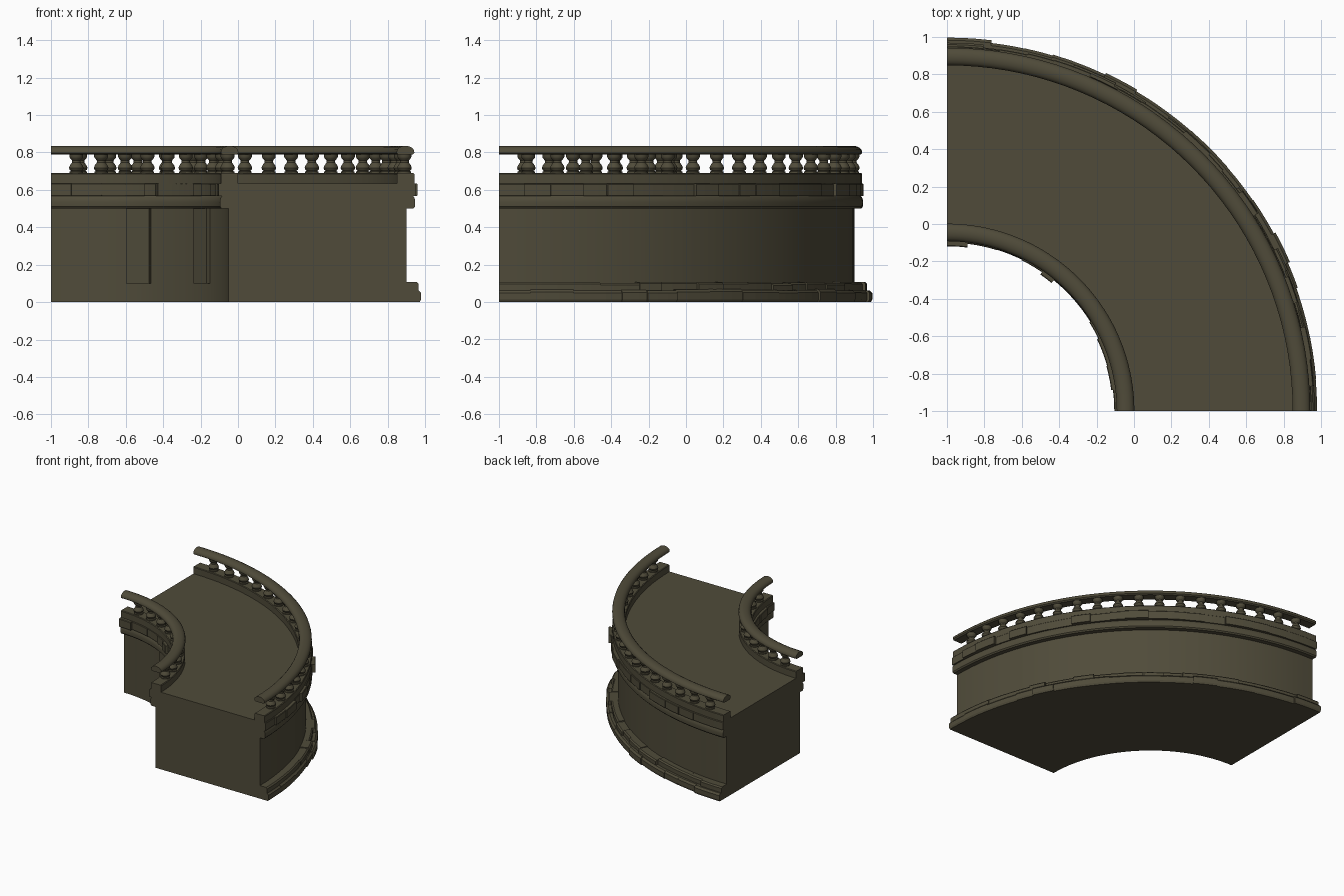
import bpy, bmesh, math, random
from mathutils import Vector, Matrix

if "Cube" in bpy.data.objects:
    bpy.data.objects.remove(bpy.data.objects["Cube"])

random.seed(4)
C = Vector((-1, -1, 0))          # centre of the quarter turn
Q = math.pi / 2

stone = bpy.data.materials.new("dark olive stone")
stone.diffuse_color = (0.080, 0.071, 0.042, 1)
stone.use_nodes = True
stone.node_tree.nodes["Principled BSDF"].inputs["Base Color"].default_value = stone.diffuse_color


def polar(r, a, z):
    return C + Vector((r * math.cos(a), r * math.sin(a), z))


def add_sweep(bm, profile, a0, a1, n):
    """Sweep a closed (radius, z) profile round the centre and cap both ends."""
    rings = [[bm.verts.new(polar(r, a0 + (a1 - a0) * i / n, z)) for r, z in profile]
             for i in range(n + 1)]
    k = len(profile)
    for p, q in zip(rings, rings[1:]):
        for j in range(k):
            bm.faces.new((p[j], p[(j + 1) % k], q[(j + 1) % k], q[j]))
    bm.faces.new(rings[0])
    bm.faces.new(rings[-1][::-1])


def finish(name, bm, smooth=True):
    bmesh.ops.recalc_face_normals(bm, faces=bm.faces[:])
    me = bpy.data.meshes.new(name)
    bm.to_mesh(me)
    bm.free()
    me.materials.append(stone)
    ob = bpy.data.objects.new(name, me)
    bpy.context.collection.objects.link(ob)
    if smooth:
        bpy.ops.object.select_all(action='DESELECT')
        ob.select_set(True)
        bpy.context.view_layer.objects.active = ob
        bpy.ops.object.shade_smooth_by_angle(angle=math.radians(35))
    return ob


def sweep(name, profile, n=36):
    bm = bmesh.new()
    add_sweep(bm, profile, 0, Q, n)
    return finish(name, bm)


def stones(name, r_in, r_out, z0, z1, count, jitter, bevel, zj=0.0):
    """Course of uneven blocks; each has its own length, depth and height."""
    cuts = [0] + [(i + random.uniform(-.25, .25)) / count * Q for i in range(1, count)] + [Q]
    bm = bmesh.new()
    for a0, a1 in zip(cuts, cuts[1:]):
        r = r_out + random.uniform(-jitter, jitter)
        top = z1 + random.uniform(-zj, zj)
        s = bevel if r > r_in else -bevel
        prof = [(r_in, z0), (r - s * .5, z0), (r, z0 + bevel), (r, top - bevel),
                (r - s, top), (r_in, top)]
        add_sweep(bm, prof, a0, a1, 3)
    return finish(name, bm, False)


def balusters(name, r, count):
    """Turned balusters evenly spaced between the ends."""
    shape = [(.036, .685), (.036, .697), (.028, .701), (.036, .708), (.039, .718),
             (.034, .731), (.023, .746), (.023, .757), (.033, .768), (.037, .776), (.037, .795)]
    bm = bmesh.new()
    for i in range(1, count + 1):
        a = Q * i / (count + 1)
        base = polar(r, a, 0)
        rings = [[bm.verts.new(base + Vector((w * math.cos(t * math.tau / 12),
                                              w * math.sin(t * math.tau / 12), z)))
                  for t in range(12)] for w, z in shape]
        for p, q in zip(rings, rings[1:]):
            for j in range(12):
                bm.faces.new((p[j], p[(j + 1) % 12], q[(j + 1) % 12], q[j]))
        bm.faces.new(rings[0])
        bm.faces.new(rings[-1])
    return finish(name, bm)


# main curved body
sweep("bridge_body", [(.95, 0), (1.9, 0), (1.9, .633), (.95, .633)])

# matching parapet on each side: r is the wall radius, s points away from the wall
for side, r, s, n_bal, n_brick in (("outer", 1.9, 1, 18, 20), ("inner", .95, -1, 10, 11)):
    # rounded moulding under the bricks
    sweep(side + "_moulding", [(r - s * .01, .5), (r + s * .036, .5), (r + s * .045, .51),
                               (r + s * .047, .535), (r + s * .044, .555),
                               (r + s * .034, .57), (r - s * .01, .57)])
    # brick course with a solid backing
    sweep(side + "_brick_backing", [(r - s * .01, .568), (r + s * .042, .568),
                                    (r + s * .042, .636), (r - s * .01, .636)])
    stones(side + "_bricks", r + s * .01, r + s * .059, .568, .634, n_brick, .016, .004)
    # curb carrying the balusters
    sweep(side + "_curb", [(r - s * .05, .625), (r + s * .042, .625), (r + s * .042, .685),
                           (r + s * .037, .69), (r - s * .045, .69), (r - s * .05, .685)])
    balusters(side + "_balusters", r - s * .004, n_bal)
    # round-topped handrail
    m = r - s * .005
    top = [(m + .047 * math.cos(t * math.pi / 8), .803 + .032 * math.sin(t * math.pi / 8))
           for t in range(9)]
    sweep(side + "_handrail", [(m - .036, .788), (m + .036, .788), (m + .047, .796)]
          + top + [(m - .047, .796)])

# rough plinth, outer side only
stones("plinth_lower_stones", 1.895, 1.988, 0, .066, 15, .011, .014, .004)
stones("plinth_upper_stones", 1.895, 1.962, .05, .104, 17, .012, .010, .005)

# flat pilasters on the inner wall
for i, deg in enumerate((60, 30.5)):
    a = math.radians(deg)
    bm = bmesh.new()
    bmesh.ops.create_cube(bm, size=1, matrix=Matrix.Translation(polar(.95, a, .305))
                          @ Matrix.Rotation(a, 4, 'Z') @ Matrix.Diagonal((.05, .14, .41, 1)))
    finish("inner_pilaster_%d" % (i + 1), bm, False)
